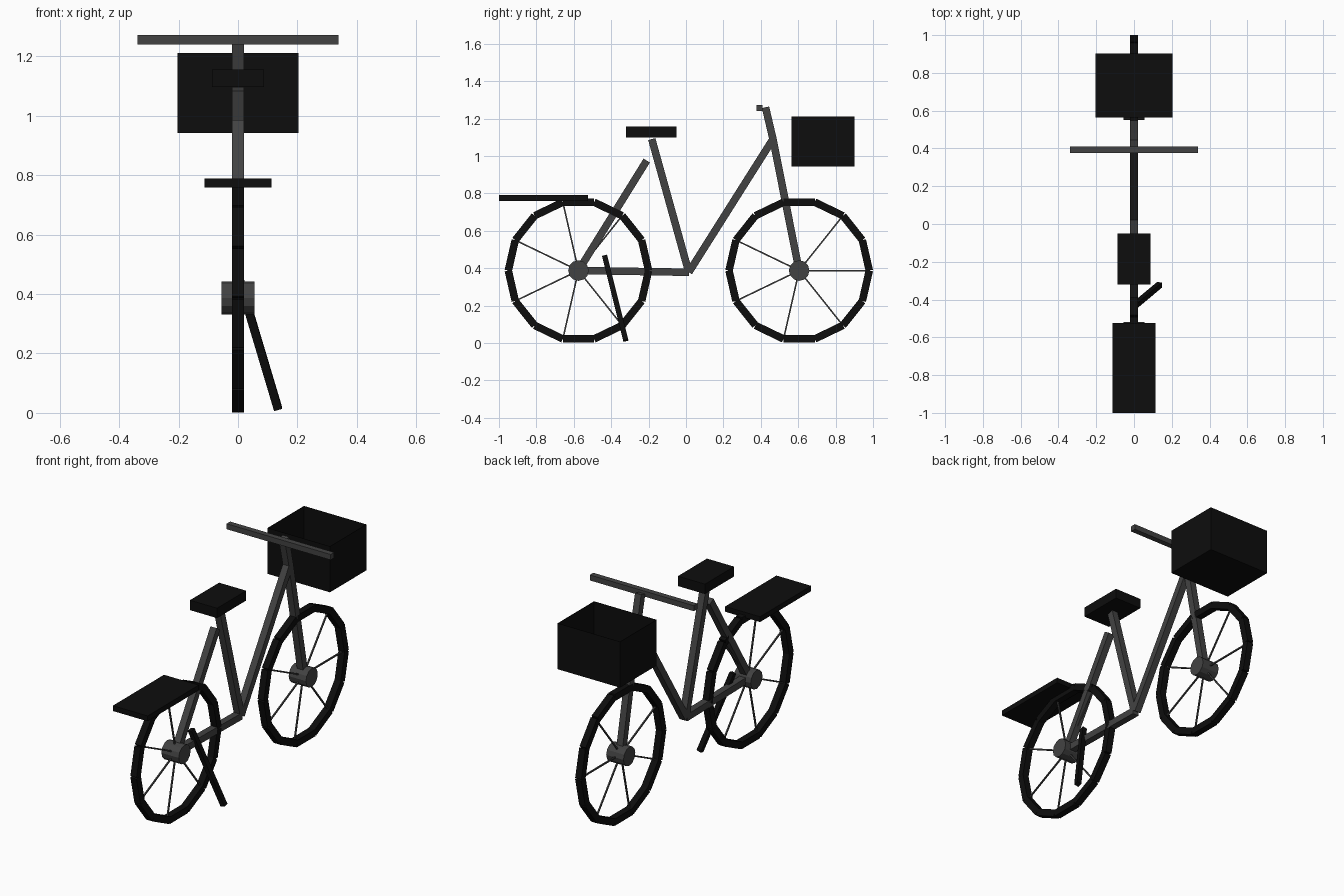
import bpy
import bmesh
from math import pi, sin, cos
from mathutils import Vector, Matrix

cube = bpy.data.objects.get("Cube")
if cube:
    bpy.data.objects.remove(cube, do_unlink=True)


def material(name, value):
    m = bpy.data.materials.new(name)
    m.use_nodes = True
    color = (value, value, value, 1)
    m.diffuse_color = color
    m.node_tree.nodes["Principled BSDF"].inputs["Base Color"].default_value = color
    return m


black = material("matte black", 0.004)
grey = material("dark grey", 0.055)


def finish(name, bm, mat):
    mesh = bpy.data.meshes.new(name)
    bm.to_mesh(mesh)
    bm.free()
    mesh.materials.append(mat)
    obj = bpy.data.objects.new(name, mesh)
    bpy.context.collection.objects.link(obj)
    return obj


def add_beam(bm, a, b, wide, thick):
    """Square bar from a to b; wide runs across x."""
    a, b = Vector(a), Vector(b)
    d = (b - a).normalized()
    ref = Vector((1, 0, 0)) if abs(d.x) < 0.9 else Vector((0, 1, 0))
    side = (ref - d * ref.dot(d)).normalized()
    rot = Matrix((side, d.cross(side), d)).transposed().to_4x4()
    size = Matrix.Diagonal((wide, thick, (b - a).length, 1))
    bmesh.ops.create_cube(bm, size=1, matrix=Matrix.Translation((a + b) / 2) @ rot @ size)


def beam(name, a, b, mat, wide=0.04, thick=0.04):
    bm = bmesh.new()
    add_beam(bm, a, b, wide, thick)
    return finish(name, bm, mat)


def box(name, lo, hi, mat):
    lo, hi = Vector(lo), Vector(hi)
    bm = bmesh.new()
    bmesh.ops.create_cube(bm, size=1, matrix=Matrix.Translation((lo + hi) / 2)
                          @ Matrix.Diagonal((*(hi - lo), 1)))
    return finish(name, bm, mat)


# Wheels: straight rim segments, hub and thin spokes
SEGMENTS, RADIUS = 14, 0.375


def wheel(prefix, center):
    def rim_point(i):
        t = 2 * pi * i / SEGMENTS
        return center + Vector((0, cos(t), sin(t))) * RADIUS

    rim, spokes, hub = bmesh.new(), bmesh.new(), bmesh.new()
    for i in range(SEGMENTS):
        add_beam(rim, rim_point(i), rim_point(i + 1), 0.04, 0.04)
        if i % 2 == 0:
            add_beam(spokes, center, rim_point(i), 0.008, 0.008)
    bmesh.ops.create_cone(hub, cap_ends=True, segments=12, radius1=0.055, radius2=0.055,
                          depth=0.112, matrix=Matrix.Translation(center) @ Matrix.Rotation(pi / 2, 4, 'Y'))
    finish(prefix + "_rim", rim, black)
    finish(prefix + "_spokes", spokes, grey)
    finish(prefix + "_hub", hub, grey)


rear_axle = Vector((0, -0.575, 0.387))
front_axle = Vector((0, 0.605, 0.387))
wheel("rear_wheel", rear_axle)
wheel("front_wheel", front_axle)

# Frame
crank = (0, 0.015, 0.378)
head = (0, 0.465, 1.09)
beam("chain_stay", rear_axle, crank, grey)
beam("seat_stay", rear_axle, (0, -0.21, 0.975), grey)
beam("seat_tube", crank, (0, -0.183, 1.09), grey)
beam("down_tube", crank, head, grey)
beam("fork", front_axle, head, grey)
beam("stem", head, (0, 0.425, 1.26), grey)
box("handlebar", (-0.338, 0.377, 1.24), (0.338, 0.41, 1.272), grey)

# Seat, rack and kickstand
box("seat", (-0.088, -0.32, 1.098), (0.088, -0.05, 1.156), black)
box("rear_rack", (-0.113, -1, 0.759), (0.113, -0.525, 0.79), black)
beam("kickstand", (0, -0.435, 0.465), (0.135, -0.322, 0.013), black, 0.028, 0.028)

# Open basket with thin walls
basket = box("basket", (-0.203, 0.563, 0.943), (0.203, 0.902, 1.212), black)
bm = bmesh.new()
bm.from_mesh(basket.data)
bm.normal_update()
bmesh.ops.delete(bm, geom=[f for f in bm.faces if f.normal.z > 0.9], context='FACES')
bm.to_mesh(basket.data)
bm.free()
walls = basket.modifiers.new("walls", 'SOLIDIFY')
walls.thickness = 0.004
